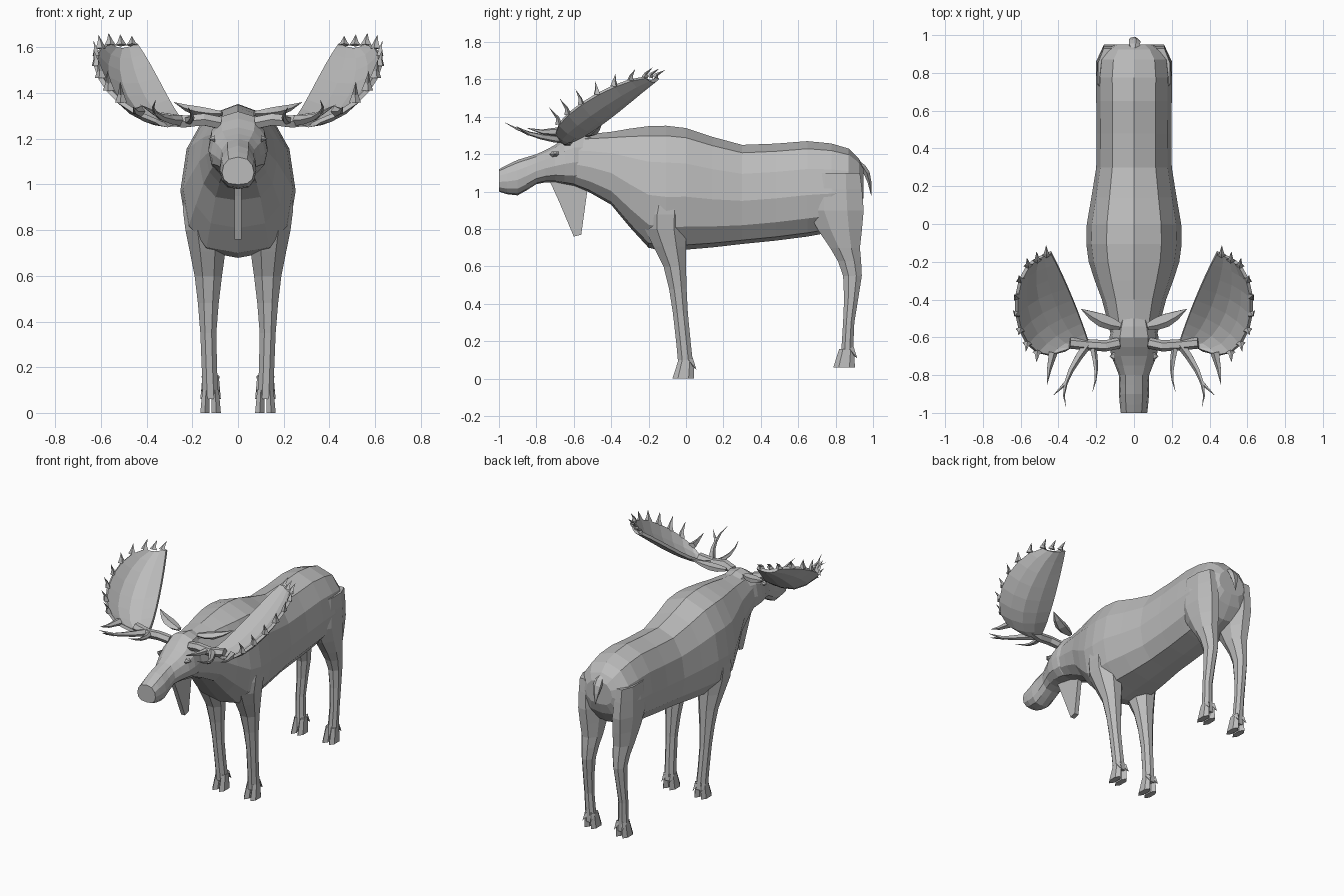
import bpy, bmesh, math
from mathutils import Vector
from mathutils.geometry import interpolate_bezier

if "Cube" in bpy.data.objects:
    bpy.data.objects.remove(bpy.data.objects["Cube"], do_unlink=True)

grey = bpy.data.materials.new("plain_grey_hide")
grey.use_nodes = True
colour = (.5, .5, .5, 1)
grey.diffuse_color = colour
grey.node_tree.nodes["Principled BSDF"].inputs["Base Color"].default_value = colour


def make(name, bm, mirror=True):
    bmesh.ops.recalc_face_normals(bm, faces=bm.faces)
    mesh = bpy.data.meshes.new(name)
    bm.to_mesh(mesh)
    bm.free()
    mesh.materials.append(grey)
    part = bpy.data.objects.new(name, mesh)
    bpy.context.collection.objects.link(part)
    if mirror:
        part.modifiers.new("mirror", 'MIRROR').use_mirror_merge = False
    return part


def loft(bm, rings):
    rows = [[bm.verts.new(point) for point in ring] for ring in rings]
    count = len(rows[0])
    for low, high in zip(rows, rows[1:]):
        for i in range(count):
            j = (i + 1) % count
            bm.faces.new((low[i], low[j], high[j], high[i]))
    bm.faces.new(rows[0])
    bm.faces.new(rows[-1])


def blend(keys):
    # Adds a smoothly curved station halfway between each pair of keys
    keys = [Vector(key) for key in keys]
    stations = [keys[0]]
    for i in range(len(keys) - 1):
        before, after = keys[max(i - 1, 0)], keys[min(i + 2, len(keys) - 1)]
        middle = (keys[i] + keys[i + 1]) * .5
        stations += [middle + (keys[i] + keys[i + 1] - before - after) / 16, keys[i + 1]]
    return stations


def trunk_ring(y, low, high, half_width, sides=12):
    # Rounded section, fullest just below its middle
    ring = []
    for i in range(sides):
        angle = math.tau * i / sides
        across = math.copysign(abs(math.sin(angle)) ** .8, math.sin(angle))
        height = ((1 - math.cos(angle)) / 2) ** 1.2
        ring.append((across * half_width, y, low + height * (high - low)))
    return ring


def leg_ring(z, x, half_width, y, half_depth, sides=8):
    angles = [math.tau * (i + .5) / sides for i in range(sides)]
    grow = 1 / math.cos(math.pi / sides)
    return [(x + grow * half_width * math.cos(a), y + grow * half_depth * math.sin(a), z) for a in angles]


def taper(t):
    return 1.02 - t


def leaf(t):
    return math.sin(math.pi * (.15 + .84 * t))


def tube(bm, path, radius, shape=taper, sides=5, squash=1):
    path = [Vector(point) for point in path]
    last = len(path) - 1
    rings = []
    for i, point in enumerate(path):
        along = (path[min(i + 1, last)] - path[max(i - 1, 0)]).normalized()
        side = along.cross(Vector((0, 0, 1))).normalized()
        up = side.cross(along) * squash
        size = radius * shape(i / last)
        angles = [math.tau * k / sides for k in range(sides)]
        rings.append([point + size * (side * math.cos(a) + up * math.sin(a)) for a in angles])
    loft(bm, rings)


def bezier(start, first_handle, second_handle, end, count):
    return interpolate_bezier(Vector(start), Vector(first_handle), Vector(second_handle), Vector(end), count)


# Body and neck: y, bottom, top, half width
bm = bmesh.new()
body = [(.95, .97, 1.13, .1), (.87, .82, 1.23, .19), (.65, .76, 1.27, .2), (.3, .72, 1.25, .2),
        (0, .69, 1.34, .25), (-.2, .7, 1.35, .24), (-.4, .93, 1.32, .17), (-.6, 1.03, 1.3, .12)]
loft(bm, [trunk_ring(*station) for station in blend(body)])
make("body", bm, mirror=False)

# Head and muzzle
bm = bmesh.new()
head = [(-.5, 1.05, 1.31, .1), (-.6, 1.03, 1.32, .13), (-.7, 1.05, 1.25, .12),
        (-.8, 1.04, 1.2, .08), (-.9, .98, 1.17, .08), (-1, 1, 1.12, .07)]
loft(bm, [trunk_ring(*station) for station in blend(head)])
make("head", bm, mirror=False)

# Eyes
bm = bmesh.new()
tube(bm, [(.1, -.7, 1.2), (.13, -.7, 1.2)], .03, sides=6, squash=.6)
make("eyes", bm)

# Throat flap
bm = bmesh.new()
outline = [(-.73, 1.06), (-.68, .95), (-.6, .76), (-.56, .77), (-.52, 1.06)]
loft(bm, [[(x, y, z) for y, z in outline] for x in (-.015, .015)])
make("throat_flap", bm, mirror=False)

# Tail
bm = bmesh.new()
tube(bm, bezier((0, .92, 1.16), (0, .96, 1.12), (0, .98, 1.1), (0, .99, .98), 5), .035, leaf, squash=.5)
make("tail", bm, mirror=False)

# Ears
bm = bmesh.new()
tube(bm, bezier((.07, -.54, 1.31), (.14, -.52, 1.31), (.2, -.5, 1.32), (.28, -.45, 1.36), 5), .04, leaf, squash=.6)
make("ears", bm)

# Legs: height, x, half width, y, half depth
front_leg = [(1.1, .15, .05, -.1, .06), (.95, .17, .07, -.1, .1), (.8, .14, .09, -.11, .11),
             (.6, .13, .06, -.06, .06), (.35, .13, .035, -.03, .04), (.06, .12, .035, 0, .04)]
back_leg = [(1.1, .14, .05, .8, .13), (.9, .13, .07, .8, .15), (.7, .12, .06, .85, .08),
            (.55, .12, .04, .89, .05), (.3, .13, .03, .87, .03), (.1, .12, .035, .86, .035)]
for name, keys in (("front_legs", front_leg), ("back_legs", back_leg)):
    bm = bmesh.new()
    loft(bm, [leg_ring(*station) for station in blend(keys)])
    make(name, bm)

# Cloven hooves, each toe with a dewclaw behind it
for name, y, floor in (("front_hooves", 0, 0), ("back_hooves", .86, .06)):
    bm = bmesh.new()
    for side in (-1, 1):
        x = .12 + side * .02
        loft(bm, [leg_ring(floor + .1, x, .016, y, .035, 6),
                  leg_ring(floor, x + side * .005, .02, y - .015, .05, 6)])
        tube(bm, [(x, y + .02, floor + .1), (x + side * .01, y + .055, floor + .05)], .02, sides=4)
    make(name, bm)

# Antler palms: a cupped sheet between two curved edges
steps, columns = 9, 5
inner = bezier((.24, -.63, 1.28), (.28, -.5, 1.3), (.36, -.3, 1.5), (.44, -.15, 1.61), steps)
outer = bezier((.36, -.67, 1.28), (.6, -.8, 1.35), (.7, -.4, 1.6), (.56, -.22, 1.61), steps)
bm = bmesh.new()
rows = []
for i, (near, far) in enumerate(zip(inner, outer)):
    depth = .02 + .04 * math.sin(math.pi * i / (steps - 1))
    row = []
    for k in range(columns):
        t = k / (columns - 1)
        sag = Vector((.4, .2, -1)) * depth * math.sin(math.pi * t)
        row.append(bm.verts.new(near.lerp(far, t) + sag))
    rows.append(row)
for low, high in zip(rows, rows[1:]):
    for k in range(columns - 1):
        bm.faces.new((low[k], low[k + 1], high[k + 1], high[k]))
thickness = make("antler_palms", bm).modifiers.new("thickness", 'SOLIDIFY')
thickness.thickness, thickness.offset = .02, 0

# Antler beams
bm = bmesh.new()
tube(bm, [(.08, -.63, 1.27), (.15, -.645, 1.285), (.24, -.64, 1.275), (.34, -.63, 1.29)],
     .03, lambda t: 1, sides=6)
make("antler_beams", bm)

# Forked front prongs
bm = bmesh.new()
tube(bm, bezier((.25, -.64, 1.28), (.33, -.75, 1.28), (.4, -.87, 1.31), (.36, -.97, 1.37), 6), .025)
tube(bm, [(.36, -.84, 1.31), (.43, -.91, 1.35)], .012)
tube(bm, bezier((.22, -.64, 1.28), (.2, -.75, 1.28), (.19, -.8, 1.3), (.22, -.89, 1.34), 5), .02)
tube(bm, [(.43, -.68, 1.32), (.45, -.77, 1.32), (.46, -.85, 1.34)], .025)
make("antler_prongs", bm)

# Antler tines, fanning out around the rim
bm = bmesh.new()
rim = outer[2:] + [outer[-1].lerp(inner[-1], t) for t in (.4, .8)]
centre = Vector((.45, -.42, 0))
for i, root in enumerate(rim):
    t = i / (len(rim) - 1)
    fan = (root - centre) * Vector((.3, 1, 0))
    tip = root + fan * .2 + Vector((0, 0, .09 - .05 * t))
    tube(bm, [root, root.lerp(tip, .4) - fan * .05, tip], .025, sides=4, squash=.7)
make("antler_tines", bm)
